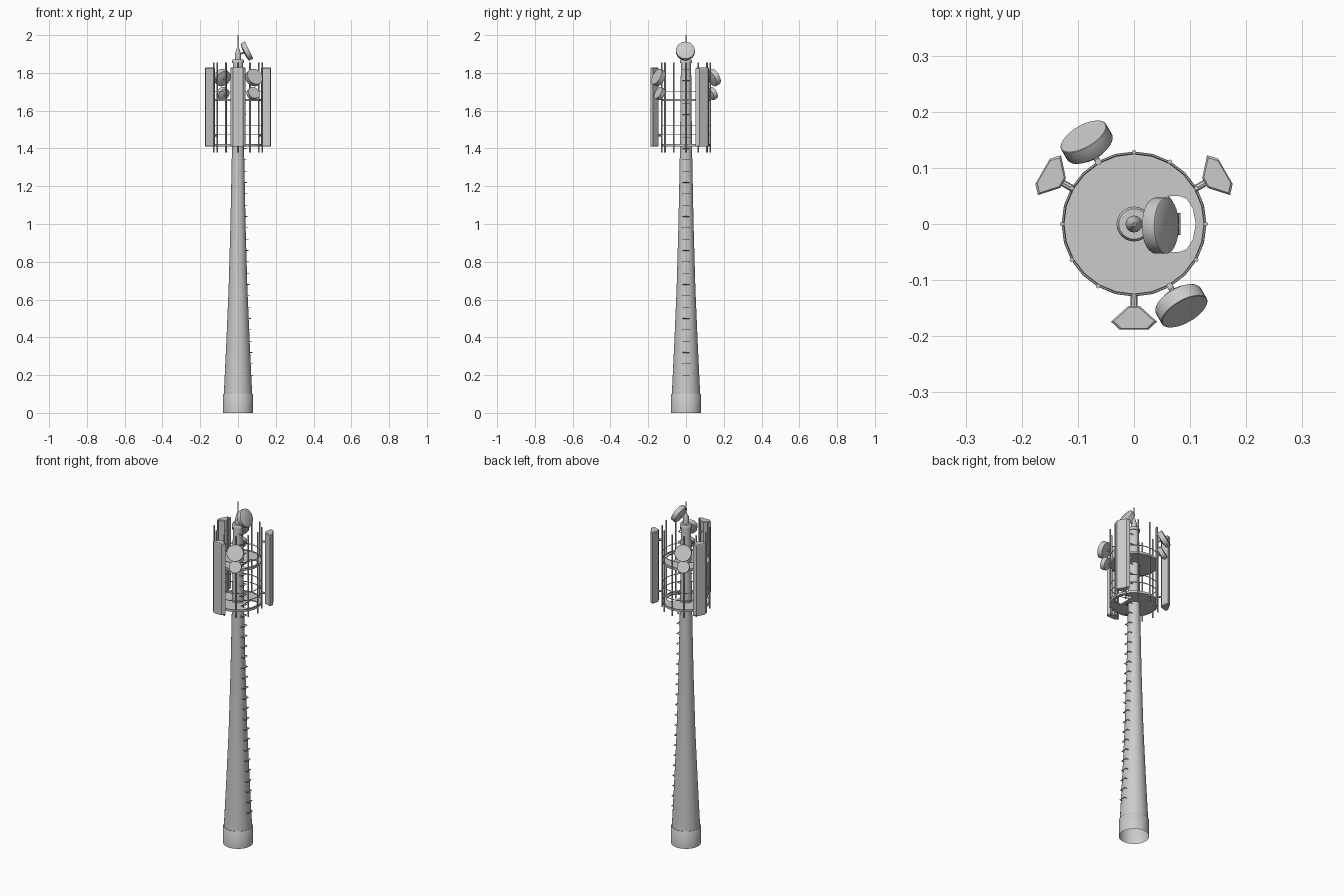
import bpy, bmesh, math
from mathutils import Vector, Matrix

if "Cube" in bpy.data.objects:
    bpy.data.objects.remove(bpy.data.objects["Cube"])

PROFILE = [(0.1, 0.075), (0.35, 0.063), (0.65, 0.050), (1.0, 0.040), (1.4, 0.032), (1.86, 0.027)]


def mast_radius(z):
    for (z0, r0), (z1, r1) in zip(PROFILE, PROFILE[1:]):
        if z <= z1:
            return r0 + (r1 - r0) * (z - z0) / (z1 - z0)
    return PROFILE[-1][1]


def polar(r, deg, z):
    a = math.radians(deg)
    return Vector((r * math.cos(a), r * math.sin(a), z))


def finish(bm, name, smooth=True):
    bmesh.ops.recalc_face_normals(bm, faces=bm.faces)
    me = bpy.data.meshes.new(name)
    bm.to_mesh(me)
    bm.free()
    ob = bpy.data.objects.new(name, me)
    bpy.context.collection.objects.link(ob)
    if smooth:
        bpy.ops.object.select_all(action='DESELECT')
        ob.select_set(True)
        bpy.context.view_layer.objects.active = ob
        bpy.ops.object.shade_smooth_by_angle(angle=math.radians(35))
    return ob


def lathe(name, pts, seg=32, matrix=None):
    """Revolve (radius, height) points around z; zero radius closes to a point."""
    bm = bmesh.new()
    rings = []
    for r, z in pts:
        if r == 0:
            rings.append([bm.verts.new((0, 0, z))])
        else:
            rings.append([bm.verts.new(polar(r, 360 * i / seg, z)) for i in range(seg)])
    for a, b in zip(rings, rings[1:]):
        for i in range(seg):
            j = (i + 1) % seg
            quad = [a[i % len(a)], a[j % len(a)], b[j % len(b)], b[i % len(b)]]
            bm.faces.new(list(dict.fromkeys(quad)))
    if matrix:
        bm.transform(matrix)
    return finish(bm, name)


def rod(name, p, q, r, seg=8):
    p, q = Vector(p), Vector(q)
    d = q - p
    m = Matrix.Translation(p) @ d.to_track_quat('Z', 'Y').to_matrix().to_4x4()
    L = d.length
    return lathe(name, [(0, 0), (r, 0), (r, L), (0, L)], seg, m)


def curve(name, splines, z=0, **settings):
    """Poly curve converted to a mesh; used for plates with holes and bent bars."""
    cu = bpy.data.curves.new(name, 'CURVE')
    for k, v in settings.items():
        setattr(cu, k, v)
    for pts in splines:
        s = cu.splines.new('POLY')
        s.points.add(len(pts) - 1)
        for sp, p in zip(s.points, pts):
            sp.co = (*p, 0, 1)
        s.use_cyclic_u = settings.get('fill_mode') == 'BOTH'
    ob = bpy.data.objects.new(name, cu)
    bpy.context.collection.objects.link(ob)
    ob.location.z = z
    bpy.ops.object.select_all(action='DESELECT')
    ob.select_set(True)
    bpy.context.view_layer.objects.active = ob
    bpy.ops.object.convert(target='MESH')
    return ob


def ring(name, r, z, minor):
    bpy.ops.mesh.primitive_torus_add(major_radius=r, minor_radius=minor, major_segments=24,
                                     minor_segments=6, location=(0, 0, z))
    bpy.context.object.name = name


def dish(name, centre, deg, radius, depth, anchor):
    """Drum dish facing outward and tilted upward, with an arm back to its anchor."""
    n = polar(math.cos(math.radians(26)), deg, math.sin(math.radians(26)))
    c = Vector(centre)
    m = Matrix.Translation(c) @ n.to_track_quat('Z', 'Y').to_matrix().to_4x4()
    h = depth / 2
    lathe(name, [(0, -h - 0.006), (radius * 0.4, -h - 0.005), (radius * 0.96, -h), (radius, -h + 0.003),
                 (radius, h - 0.001), (radius * 0.97, h), (0, h)], 28, m)
    rod(name + "_arm", anchor, c - n * h, 0.005)


# Mast: open foot sleeve and tapered tube
lathe("mast_foot", [(0.08, 0), (0.08, 0.097), (0.078, 0.1), (0.073, 0.1)])
lathe("mast", [(r, z) for z, r in PROFILE] + [(0.0, 1.86)])

# Mast cap, hub and lightning rod
lathe("mast_cap", [(0, 1.852), (0.031, 1.852), (0.031, 1.866), (0.027, 1.872), (0, 1.872)])
lathe("hub", [(0.015, 1.87), (0.015, 1.9), (0.009, 1.925), (0.004, 1.935), (0, 1.935)], 16)
rod("lightning_rod", (0, 0, 1.93), (0, 0, 2.0), 0.002)

# Step irons up the +x side
for i in range(28):
    z = 0.2 + i * 0.06
    r = mast_radius(z)
    x0, x1, w = math.sqrt(r * r - 0.018 ** 2) - 0.003, r + 0.011, 0.018
    curve("step_iron", [[(x0, -w), (x1, -w), (x1, w), (x0, w)]], z,
          dimensions='3D', bevel_depth=0.0022, bevel_resolution=1)

# Round platforms with a climbing hole, plus toe boards and rails
half = [(0.05, 0.045), (0.065, 0.05), (0.08, 0.05), (0.094, 0.045), (0.105, 0.027)]
hole = half + [(0.11, 0)] + [(x, -y) for x, y in reversed(half)]
disc = [polar(0.126, i * 15, 0)[:2] for i in range(24)]
for level, z in (("lower", 1.415), ("upper", 1.655)):
    curve(level + "_platform", [disc, hole], z, dimensions='2D', fill_mode='BOTH', extrude=0.003)
    lathe(level + "_toe_board", [(0.124, z - 0.005), (0.128, z - 0.005), (0.128, z + 0.008),
                                 (0.124, z + 0.008), (0.124, z - 0.005)], 24)
for z in (1.475, 1.52, 1.7):
    ring("rail", 0.127, z, 0.0022)

# Twelve upright posts around the platforms
for i in range(12):
    deg = i * 30
    rod("post", polar(0.128, deg, 1.378), polar(0.128, deg, 1.855),
        0.006 if deg in (120, 300) else 0.004)

# Three sector panel antennas with chamfered ends
section = [(0.146, -0.010), (0.174, -0.041), (0.188, -0.026), (0.188, 0.026), (0.174, 0.041), (0.146, 0.010)]
for deg in (30, 150, 270):
    bm = bmesh.new()
    loops = []
    for z, inset in ((1.41, 0.88), (1.414, 1), (1.824, 1), (1.828, 0.88)):
        loops.append([bm.verts.new((0.17 + (x - 0.17) * inset, y * inset, z)) for x, y in section])
    for a, b in zip(loops, loops[1:]):
        for i in range(6):
            j = (i + 1) % 6
            bm.faces.new((a[i], a[j], b[j], b[i]))
    bm.faces.new(loops[0])
    bm.faces.new(loops[-1])
    bm.transform(Matrix.Rotation(math.radians(deg), 4, 'Z'))
    finish(bm, "panel_antenna", smooth=False)
    for z in (1.47, 1.77):
        rod("panel_bracket", polar(0.126, deg, z), polar(0.15, deg, z), 0.006)

# Paired dishes on opposite posts, and one dish at the top
for deg in (120, 300):
    dish("large_dish", polar(0.168, deg, 1.775), deg, 0.046, 0.028, polar(0.128, deg, 1.765))
    dish("small_dish", polar(0.160, deg, 1.69), deg, 0.034, 0.024, polar(0.128, deg, 1.68))
dish("top_dish", (0.047, -0.003, 1.915), 0, 0.05, 0.026, (0, 0, 1.895))
